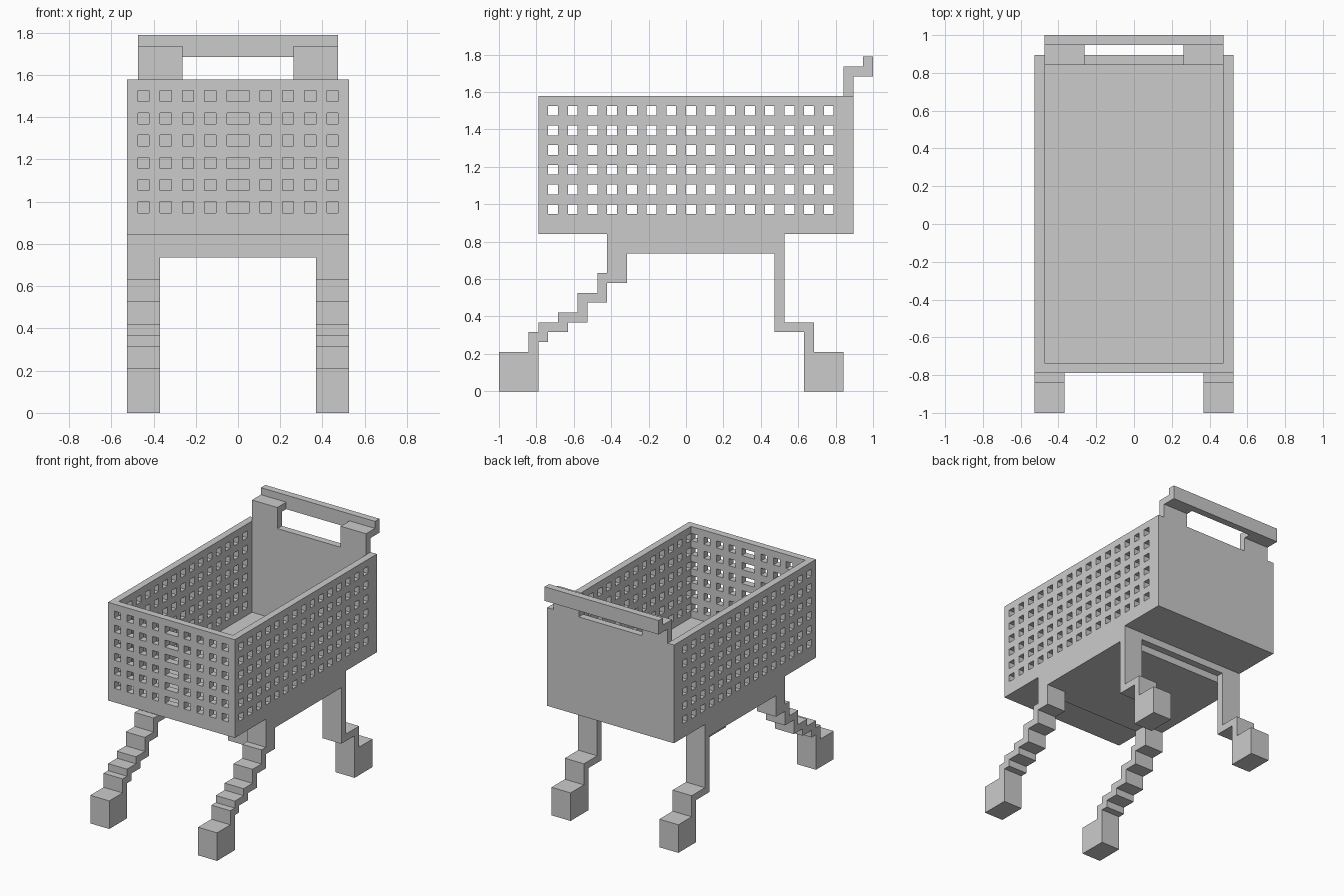
import bpy
import bmesh

U = 1 / 19  # one block of the model's grid

cube = bpy.data.objects.get("Cube")
if cube:
    bpy.data.objects.remove(cube, do_unlink=True)


def finish(name, bm):
    """Scale from blocks to units and link as an object."""
    bmesh.ops.scale(bm, vec=(U, U, U), verts=bm.verts)
    bmesh.ops.recalc_face_normals(bm, faces=bm.faces)
    mesh = bpy.data.meshes.new(name)
    bm.to_mesh(mesh)
    bm.free()
    obj = bpy.data.objects.new(name, mesh)
    bpy.context.collection.objects.link(obj)
    return obj


def extrude(bm, faces, offset):
    """Give flat faces a thickness along an offset."""
    result = bmesh.ops.extrude_face_region(bm, geom=faces, use_keep_orig=True)
    verts = [v for v in result["geom"] if isinstance(v, bmesh.types.BMVert)]
    bmesh.ops.translate(bm, vec=offset, verts=verts)


def box(name, xs, ys, zs):
    bm = bmesh.new()
    base = [(xs[0], ys[0]), (xs[1], ys[0]), (xs[1], ys[1]), (xs[0], ys[1])]
    face = bm.faces.new([bm.verts.new((x, y, zs[0])) for x, y in base])
    extrude(bm, [face], (0, 0, zs[1] - zs[0]))
    return finish(name, bm)


def profile_part(name, outline, x0, x1):
    """Extrude a side outline of (y, z) points across x."""
    bm = bmesh.new()
    face = bm.faces.new([bm.verts.new((x0, y, z)) for y, z in outline])
    extrude(bm, [face], (x1 - x0, 0, 0))
    return finish(name, bm)


def perforated_wall(name, us, vs, place, is_hole, offset):
    """Grid panel that leaves out the hole cells, then gains thickness."""
    bm = bmesh.new()
    grid = {(u, v): bm.verts.new(place(u, v))
            for u in range(us[0], us[1] + 1) for v in range(vs[0], vs[1] + 1)}
    faces = []
    for u in range(*us):
        for v in range(*vs):
            if not is_hole(u, v):
                corners = [(u, v), (u + 1, v), (u + 1, v + 1), (u, v + 1)]
                faces.append(bm.faces.new([grid[c] for c in corners]))
    extrude(bm, faces, offset)
    return finish(name, bm)


def hole_row(v):
    return 18 <= v <= 28 and v % 2 == 0


def side_hole(u, v):
    return hole_row(v) and -14 <= u <= 14 and u % 2 == 0


def front_hole(u, v):
    # Columns mirror about the centre, where two cells join into a wide hole
    return hole_row(v) and (u % 2 == 0 if u >= 0 else u % 2 == 1)


# Basket
box("basket_floor", (-9, 9), (-14, 16), (16, 17))
box("back_wall", (-9, 9), (16, 17), (16, 30))
perforated_wall("front_wall", (-9, 9), (16, 30),
                lambda u, v: (u, -15, v), front_hole, (0, 1, 0))
for label, s in (("left", 1), ("right", -1)):
    perforated_wall(label + "_wall", (-15, 17), (16, 30),
                    lambda u, v: (s * 10, u, v), side_hole, (-s, 0, 0))

# Undercarriage
box("base_slab", (-10, 10), (-8, 9), (14, 16))
box("rear_crossbar", (-10, 10), (9, 10), (15, 16))

# Stepped legs with block feet
front_leg = [(-8, 14), (-8, 12), (-9, 12), (-9, 10), (-11, 10), (-11, 8),
             (-13, 8), (-13, 7), (-15, 7), (-15, 6), (-16, 6), (-16, 4),
             (-19, 4), (-19, 0), (-15, 0), (-15, 5), (-14, 5), (-14, 6),
             (-12, 6), (-12, 7), (-10, 7), (-10, 9), (-8, 9), (-8, 11),
             (-6, 11), (-6, 14)]
rear_leg = [(10, 15), (10, 7), (13, 7), (13, 4), (16, 4), (16, 0),
            (12, 0), (12, 6), (9, 6), (9, 15)]
# Handle posts bend back to meet the grip
post = [(16, 30), (17, 30), (17, 32), (18, 32), (18, 33), (16, 33)]

for label, s in (("left", 1), ("right", -1)):
    profile_part(label + "_front_leg", front_leg, s * 7, s * 10)
    profile_part(label + "_rear_leg", rear_leg, s * 7, s * 10)
    profile_part(label + "_handle_post", post, s * 5, s * 9)

box("handle_grip", (-9, 9), (18, 19), (32, 34))
